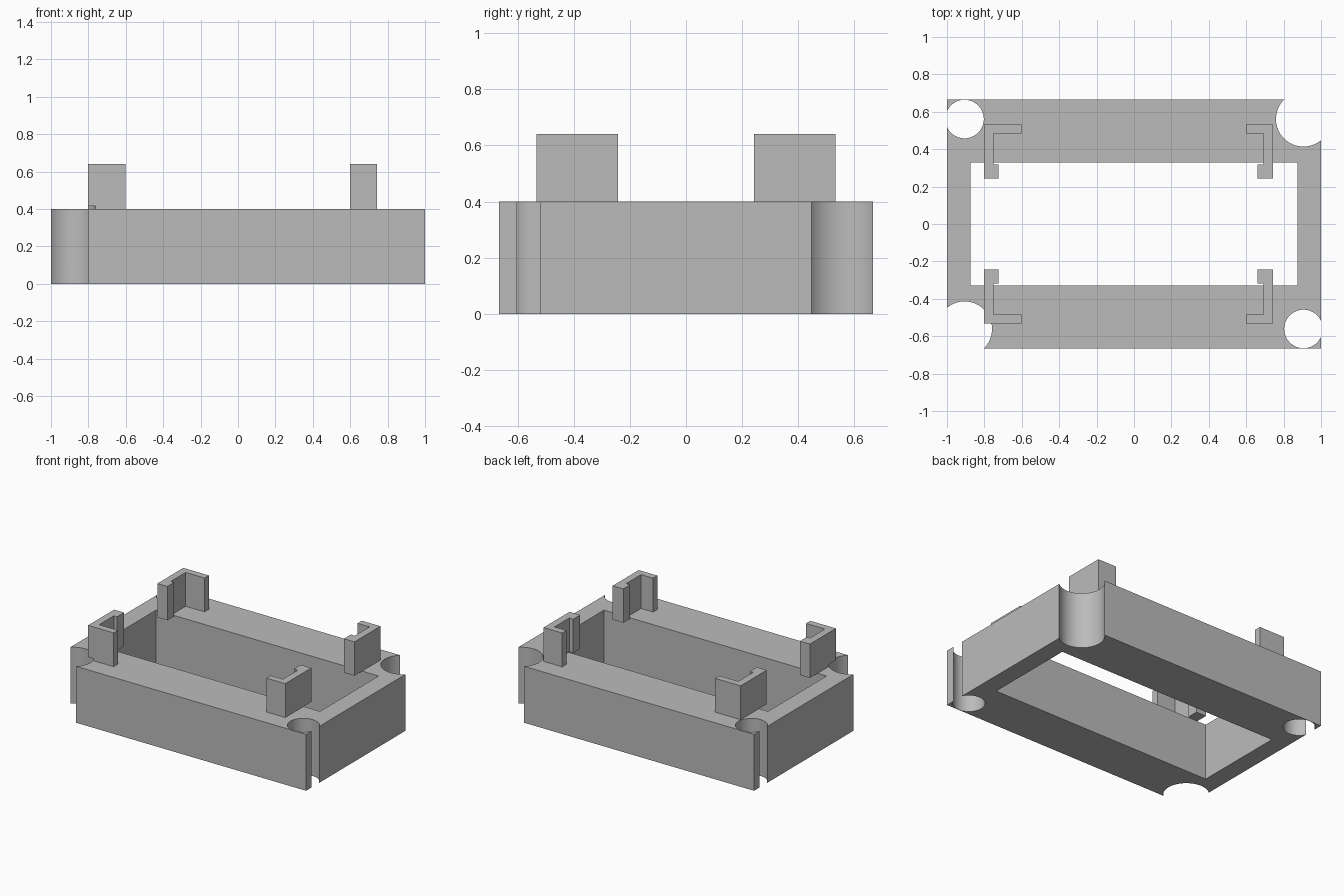
import bpy
import bmesh

if "Cube" in bpy.data.objects:
    bpy.data.objects.remove(bpy.data.objects["Cube"], do_unlink=True)

grey = bpy.data.materials.new("plain grey")
grey.use_nodes = True
colour = (0.5, 0.5, 0.5, 1)
grey.diffuse_color = colour
grey.node_tree.nodes["Principled BSDF"].inputs["Base Color"].default_value = colour

FRAME_TOP = 0.4


def prism(name, outline, bottom, top):
    """Extrude a flat outline upward."""
    bm = bmesh.new()
    face = bm.faces.new([bm.verts.new((x, y, bottom)) for x, y in outline])
    side = bmesh.ops.extrude_face_region(bm, geom=[face])
    verts = [v for v in side["geom"] if isinstance(v, bmesh.types.BMVert)]
    bmesh.ops.translate(bm, verts=verts, vec=(0, 0, top - bottom))
    bmesh.ops.recalc_face_normals(bm, faces=bm.faces)
    mesh = bpy.data.meshes.new(name)
    bm.to_mesh(mesh)
    bm.free()
    mesh.materials.append(grey)
    obj = bpy.data.objects.new(name, mesh)
    bpy.context.collection.objects.link(obj)
    return obj


def rectangle(x, y):
    return [(-x, -y), (x, -y), (x, y), (-x, y)]


def activate(obj):
    bpy.ops.object.select_all(action="DESELECT")
    obj.select_set(True)
    bpy.context.view_layer.objects.active = obj


def cut(obj, cutter):
    activate(obj)
    mod = obj.modifiers.new("cut", "BOOLEAN")
    mod.operation = "DIFFERENCE"
    mod.solver = "EXACT"
    mod.object = cutter
    bpy.ops.object.modifier_apply(modifier=mod.name)


# Rectangular frame with a through opening
frame = prism("frame", rectangle(1, 0.666), 0, FRAME_TOP)
opening = prism("opening_cutter", rectangle(0.873, 0.328), -0.1, 0.6)
cut(frame, opening)

# Corner clips: arm, upright wall and inward hook in one outline
clips = {}
for side, sx, outer, arm, wall, hook in (("left", 1, 0.744, 0.598, 0.692, 0.661),
                                         ("right", -1, 0.802, 0.602, 0.75, 0.724)):
    for end, sy in (("back", 1), ("front", -1)):
        outline = [(outer, 0.533), (arm, 0.533), (arm, 0.485), (wall, 0.485),
                   (wall, 0.319), (hook, 0.319), (hook, 0.242), (outer, 0.242)]
        name = f"{end}_{side}_clip"
        clips[name] = prism(name, [(sx * x, sy * y) for x, y in outline],
                            FRAME_TOP, 0.64)

# Round corner holes: wide on one diagonal, narrow on the other
cutters = [opening]
for sx in (1, -1):
    for sy in (1, -1):
        bpy.ops.mesh.primitive_cylinder_add(
            vertices=64, radius=0.147 if sx == sy else 0.103, depth=0.515,
            location=(sx * 0.906, sy * 0.561, 0.1575))
        hole = bpy.context.object
        hole.name = "corner_hole_cutter"
        hole.data.materials.append(grey)
        cut(frame, hole)
        if sx == sy == -1:
            cut(clips["front_right_clip"], hole)
        cutters.append(hole)

for cutter in cutters:
    bpy.data.objects.remove(cutter, do_unlink=True)

# Smooth hole walls, crisp edges elsewhere
for obj in [frame, *clips.values()]:
    activate(obj)
    bpy.ops.object.shade_smooth_by_angle()
